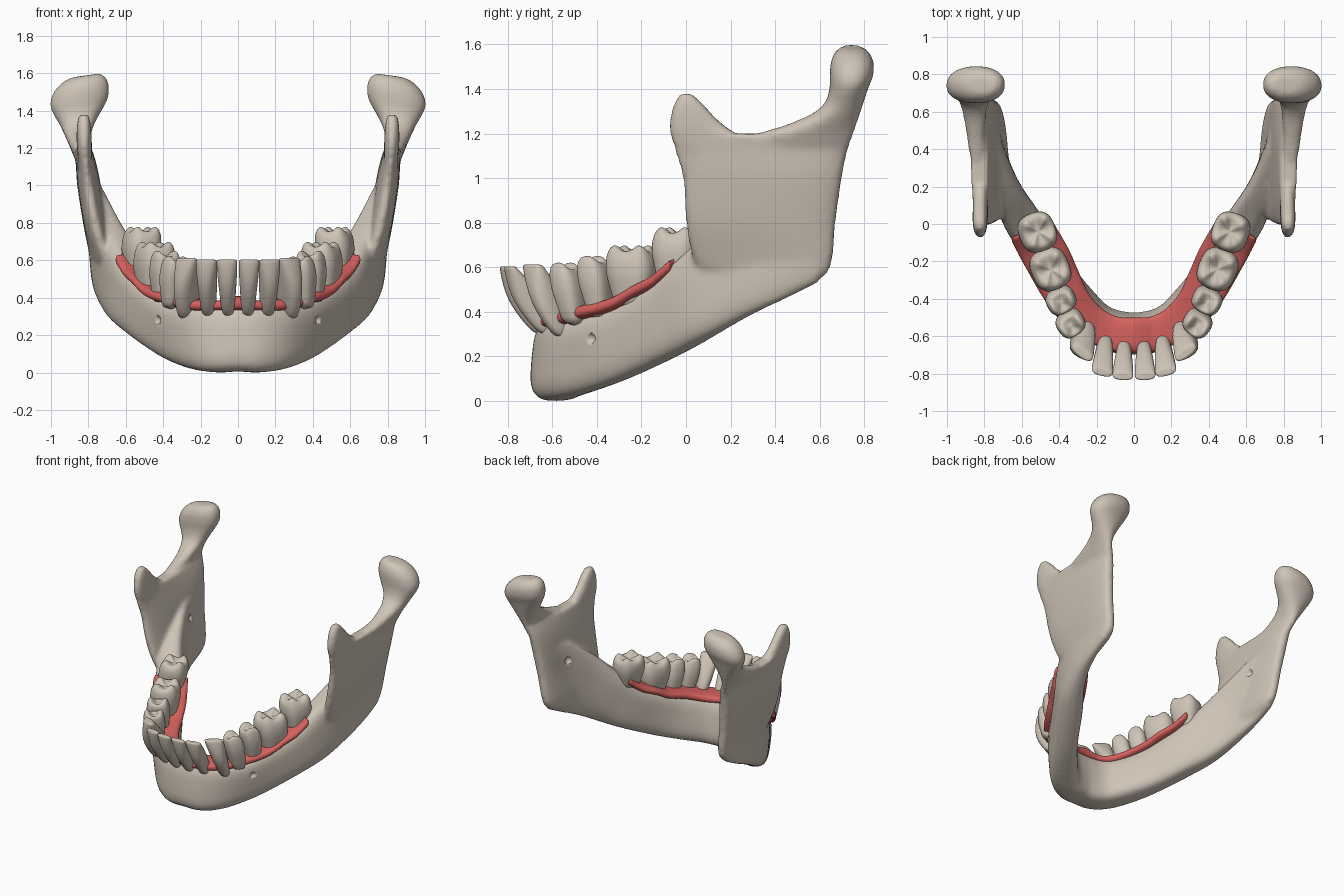
import bpy, bmesh, math
from mathutils import Vector

if "Cube" in bpy.data.objects:
    bpy.data.objects.remove(bpy.data.objects["Cube"])


def material(name, rgb):
    m = bpy.data.materials.new(name)
    m.diffuse_color = (*rgb, 1)
    m.use_nodes = True
    m.node_tree.nodes["Principled BSDF"].inputs["Base Color"].default_value = m.diffuse_color
    return m


BONE = material("bone", (0.62, 0.55, 0.47))
GUM = material("gum red", (0.66, 0.12, 0.11))


def spow(v, e):
    return math.copysign(abs(v) ** e, v)


def catmull(a, b, c, d, t):
    return [0.5 * (2 * q + (r - p) * t + (2 * p - 5 * q + 4 * r - s) * t * t
                   + (3 * q - p - 3 * r + s) * t ** 3) for p, q, r, s in zip(a, b, c, d)]


def add_rings(bm, rings):
    """Skin closed rings and cap both ends."""
    vs = [[bm.verts.new(p) for p in ring] for ring in rings]
    n = len(vs[0])
    for a, b in zip(vs, vs[1:]):
        for i in range(n):
            j = (i + 1) % n
            bm.faces.new((a[i], a[j], b[j], b[i]))
    bm.faces.new(vs[0][::-1])
    bm.faces.new(vs[-1])


def loft(bm, secs, e=0.6, side=None, steps=5, n=28):
    """Each section: edge point p, edge point q, half thickness at p and at q."""
    fine = []
    for i in range(len(secs) - 1):
        a, d = secs[max(i - 1, 0)], secs[min(i + 2, len(secs) - 1)]
        fine += [catmull(a, secs[i], secs[i + 1], d, k / steps) for k in range(steps)]
    fine.append(secs[-1])
    mids = [(Vector(s[:3]) + Vector(s[3:6])) / 2 for s in fine]
    rings = []
    for i, s in enumerate(fine):
        half = (Vector(s[3:6]) - Vector(s[:3])) / 2
        tangent = mids[min(i + 1, len(mids) - 1)] - mids[max(i - 1, 0)]
        nrm = Vector(side) if side else tangent.cross(half).normalized()
        ring = []
        for k in range(n):
            a = 2 * math.pi * k / n
            c, w = spow(math.cos(a), e), spow(math.sin(a), e)
            t = s[6] + (s[7] - s[6]) * (c + 1) / 2
            ring.append(mids[i] + half * c + nrm * w * t)
        rings.append(ring)
    add_rings(bm, rings)


def make_object(name, bm, mat):
    bmesh.ops.recalc_face_normals(bm, faces=bm.faces[:])
    me = bpy.data.meshes.new(name)
    bm.to_mesh(me)
    bm.free()
    me.materials.append(mat)
    for f in me.polygons:
        f.use_smooth = True
    ob = bpy.data.objects.new(name, me)
    bpy.context.collection.objects.link(ob)
    mir = ob.modifiers.new("mirror", 'MIRROR')
    mir.use_mirror_merge = False
    return ob


def fuse(ob, voxel, iterations):
    r = ob.modifiers.new("fuse", 'REMESH')
    r.mode = 'VOXEL'
    r.voxel_size = voxel
    r.use_smooth_shade = True
    s = ob.modifiers.new("soften", 'SMOOTH')
    s.factor = 0.5
    s.iterations = iterations


# Jaw bone: horizontal body, swept from chin to angle (lower edge, crest)
bm = bmesh.new()
loft(bm, [
    (-.10, -.57, .00, -.10, -.583, .365, .125, .088),
    (.00, -.585, .005, .00, -.590, .365, .125, .088),
    (.10, -.57, .00, .10, -.583, .365, .125, .088),
    (.20, -.51, .015, .22, -.535, .37, .112, .088),
    (.31, -.38, .055, .33, -.425, .39, .10, .095),
    (.42, -.24, .11, .41, -.29, .44, .09, .10),
    (.55, -.05, .20, .50, -.13, .53, .09, .11),
    (.65, .10, .28, .59, .01, .66, .08, .11),
    (.715, .28, .38, .68, .18, .83, .065, .08),
    (.745, .45, .46, .745, .40, .99, .05, .045),
    (.75, .59, .53, .765, .57, 1.02, .045, .035)])

# Jaw bone: upright branch, stacked by height (front edge, back edge)
branch = [(.50, .69, .16, .745, .50, .04, .045), (.56, .70, .09, .745, .62, .05, .055),
          (.64, .72, .03, .75, .658, .052, .06), (.80, .765, .0, .77, .672, .054, .065),
          (1.0, .80, -.015, .795, .70, .048, .072), (1.12, .815, -.05, .812, .725, .04, .064),
          (1.2, .82, -.07, .838, .745, .038, .056)]
loft(bm, [(xf, yf, z, xb, yb, z, t, u) for z, xf, yf, xb, yb, t, u in branch], 0.72, (1, 0, 0))

# Jaw bone: front horn
horn = [(1.0, .812, .02, .38, .02), (1.1, .815, -.03, .33, .036), (1.18, .82, -.068, .25, .040),
        (1.26, .823, -.072, .145, .04), (1.33, .824, -.055, .08, .036), (1.38, .825, -.025, .025, .025)]
loft(bm, [(x, a, z, x, b, z, t, t) for z, x, a, b, t in horn], 0.8, (1, 0, 0))

# Jaw bone: neck and rounded joint head
neck = [(1.0, .805, .38, .68, .02), (1.1, .818, .30, .715, .036), (1.19, .842, .31, .75, .048),
        (1.235, .85, .44, .764, .058), (1.285, .855, .56, .78, .075), (1.34, .855, .625, .797, .10),
        (1.41, .852, .645, .82, .140), (1.46, .848, .645, .84, .157),
        (1.52, .838, .65, .842, .147), (1.565, .825, .67, .82, .115), (1.588, .815, .70, .785, .075)]
loft(bm, [(x, a, z, x, b, z, t, t) for z, x, a, b, t in neck], 0.9, (1, 0, -.14))
jaw = make_object("jaw_bone", bm, BONE)
fuse(jaw, 0.014, 6)

# Small nerve openings cut from the bone
bm = bmesh.new()
for at, r in (((.435, -.432, .28), .026), ((.69, .43, .86), .032)):
    res = bmesh.ops.create_icosphere(bm, subdivisions=2, radius=r)
    bmesh.ops.translate(bm, verts=res['verts'], vec=at)
cutter = make_object("opening_cutter", bm, BONE)
cutter.hide_render = True
cutter.display_type = 'WIRE'
cut = jaw.modifiers.new("openings", 'BOOLEAN')
cut.object = cutter
cut.operation = 'DIFFERENCE'
cut.solver = 'EXACT'

# Gum band along the crest
bm = bmesh.new()
crest = [(-.1, -.588, .33, .385, .094), (.0, -.594, .33, .41, .094), (.1, -.588, .33, .385, .094),
         (.22, -.535, .33, .395, .096), (.33, -.43, .365, .43, .108), (.405, -.30, .40, .465, .120),
         (.455, -.20, .455, .52, .126), (.505, -.11, .50, .565, .126), (.555, -.02, .575, .645, .122)]
loft(bm, [(x, y, a, x, y, b, t, t) for x, y, a, b, t in crest], 0.65)
gum = make_object("gum", bm, GUM)
fuse(gum, 0.011, 4)

# Teeth: rings of (height, width scale, depth scale, cusp height)
FRONT = [(-.12, .4, .5, 0), (0, .62, .75, 0), (.3, .76, 1, 0), (.55, .88, .92, 0), (.8, .98, .62, 0),
         (.96, 1, .36, 0), (1, .96, .26, 0), (1, .5, .12, 0)]
BACK = [(-.1, .72, .72, 0), (.2, .78, .82, 0), (.45, .96, .98, 0), (.65, 1, 1, 0), (.82, .96, .95, .2),
        (.94, .84, .82, .7), (.98, .64, .62, 1), (.91, .38, .36, .6), (.87, .1, .1, 0)]


def tooth(name, base, top, w, d, yaw, lobes=0):
    base, top, yaw = Vector(base), Vector(top), math.radians(yaw)
    along = Vector((math.cos(yaw), math.sin(yaw), 0))
    out = Vector((math.sin(yaw), -math.cos(yaw), 0))
    e = 0.72 if lobes else 0.85
    rings = []
    for h, sw, sd, cusp in (BACK if lobes else FRONT):
        ring = []
        for k in range(24):
            a = 2 * math.pi * k / 24
            phase = math.pi / 4 if lobes == 4 else math.pi / 2
            lift = 0.018 * cusp * math.cos(lobes * (a - phase)) if lobes else 0
            ring.append(base.lerp(top, h) + along * (w * sw * spow(math.cos(a), e))
                        + out * (d * sd * spow(math.sin(a), e)) + Vector((0, 0, lift)))
        rings.append(ring)
    bm = bmesh.new()
    add_rings(bm, rings)
    ob = make_object(name, bm, BONE)
    sub = ob.modifiers.new("round", 'SUBSURF')
    sub.levels = sub.render_levels = 1


tooth("central_incisors", (.053, -.655, .33), (.060, -.815, .604), .056, .074, 3)
tooth("lateral_incisors", (.158, -.632, .33), (.170, -.792, .604), .058, .076, 14)
tooth("canines", (.275, -.560, .32), (.275, -.690, .612), .066, .088, 36)
tooth("first_premolars", (.350, -.500, .36), (.333, -.548, .615), .068, .078, 55, 2)
tooth("second_premolars", (.395, -.385, .39), (.387, -.422, .645), .070, .082, 62, 2)
tooth("first_molars", (.455, -.235, .43), (.442, -.245, .695), .116, .105, 67, 4)
tooth("second_molars", (.530, -.050, .54), (.508, -.040, .775), .108, .100, 70, 4)
